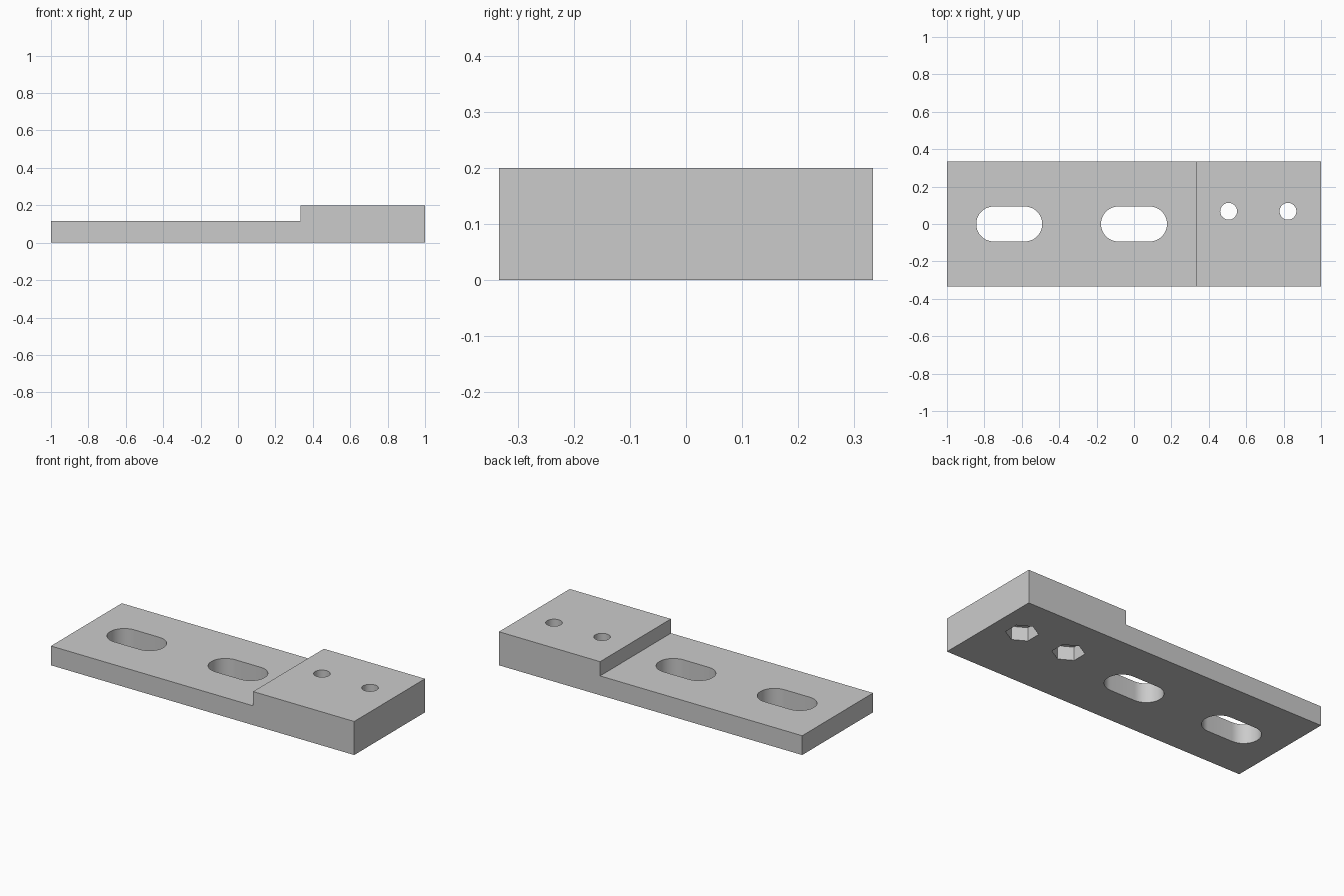
import bpy
import bmesh
from math import pi, cos, sin, radians

cube = bpy.data.objects.get("Cube")
if cube:
    bpy.data.objects.remove(cube, do_unlink=True)

LENGTH, WIDTH = 2.0, 0.667
THIN, THICK, STEP_X = 0.115, 0.2, 0.333

grey = bpy.data.materials.new("plain grey")
grey.use_nodes = True
grey.diffuse_color = (0.6, 0.6, 0.6, 1)
grey.node_tree.nodes["Principled BSDF"].inputs["Base Color"].default_value = (0.6, 0.6, 0.6, 1)


def prism(name, outline, offset):
    """Extrude a closed outline of 3D points along an offset."""
    bm = bmesh.new()
    face = bm.faces.new([bm.verts.new(p) for p in outline])
    top = bmesh.ops.extrude_face_region(bm, geom=[face])["geom"]
    bmesh.ops.translate(bm, vec=offset, verts=[v for v in top if isinstance(v, bmesh.types.BMVert)])
    bmesh.ops.recalc_face_normals(bm, faces=bm.faces[:])
    mesh = bpy.data.meshes.new(name)
    bm.to_mesh(mesh)
    bm.free()
    mesh.materials.append(grey)
    obj = bpy.data.objects.new(name, mesh)
    bpy.context.collection.objects.link(obj)
    return obj


def arc(x, y, z, radius, start, end, steps):
    angles = [start + (end - start) * i / steps for i in range(steps + 1)]
    return [(x + radius * cos(a), y + radius * sin(a), z) for a in angles]


def cut(target, cutter):
    """Subtract the cutter from the target, then discard it."""
    cutter.hide_render = True
    mod = target.modifiers.new("cut", 'BOOLEAN')
    mod.operation, mod.solver, mod.object = 'DIFFERENCE', 'EXACT', cutter
    bpy.context.view_layer.objects.active = target
    bpy.ops.object.modifier_apply(modifier=mod.name)
    bpy.data.objects.remove(cutter, do_unlink=True)


# Stepped plate: side profile swept across the width
half, y0 = LENGTH / 2, -WIDTH / 2
profile = [(-half, 0), (half, 0), (half, THICK), (STEP_X, THICK), (STEP_X, THIN), (-half, THIN)]
plate = prism("stepped_mounting_plate", [(x, y0, z) for x, z in profile], (0, WIDTH, 0))

# Two rounded slots through the thin section
slot_radius, slot_reach = 0.0935, 0.083
for x in (-0.667, 0):
    outline = arc(x + slot_reach, 0, -0.1, slot_radius, -pi / 2, pi / 2, 24)
    outline += arc(x - slot_reach, 0, -0.1, slot_radius, pi / 2, 1.5 * pi, 24)
    cut(plate, prism("slot_cutter", outline, (0, 0, 0.5)))

# Two bolt holes with hexagonal nut pockets underneath
for x in (0.506, 0.823):
    y = 0.068
    hole = arc(x, y, -0.1, 0.045, 0, 2 * pi, 40)[:-1]
    cut(plate, prism("bolt_hole_cutter", hole, (0, 0, 0.5)))
    pocket = arc(x, y, -0.1, 0.088, pi / 6, pi / 6 + 2 * pi, 6)[:-1]
    cut(plate, prism("nut_pocket_cutter", pocket, (0, 0, 0.18)))

# Smooth the curved walls, keep edges sharp
bpy.ops.object.select_all(action='DESELECT')
plate.select_set(True)
bpy.context.view_layer.objects.active = plate
bpy.ops.object.shade_smooth_by_angle(angle=radians(30))
